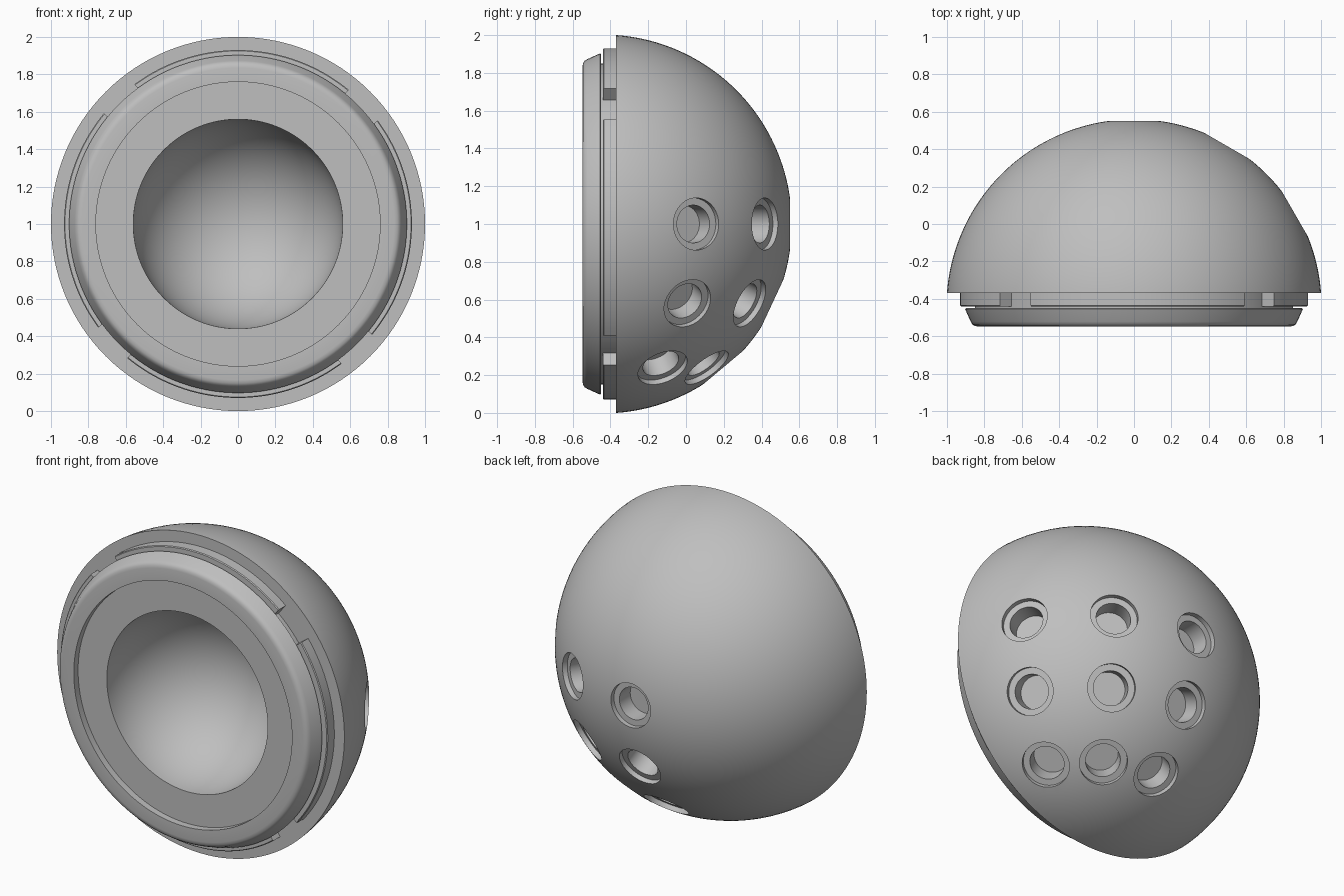
import bpy
import bmesh
from math import cos, sin, pi, radians, sqrt
from mathutils import Matrix, Vector

cube = bpy.data.objects.get("Cube")
if cube:
    bpy.data.objects.remove(cube, do_unlink=True)

CENTRE = Vector((0, -0.443, 1))     # centre of the dome sphere
DOME_R = 1.003
RIM_Y = -0.37                       # flat back of the dome rim
RECESS_Y = -0.505                   # recessed front face
CAVITY_R = 0.56

grey = bpy.data.materials.new("plain grey")
grey.use_nodes = True
grey.diffuse_color = (0.52, 0.52, 0.52, 1)
grey.node_tree.nodes["Principled BSDF"].inputs["Base Color"].default_value = grey.diffuse_color


def lathe(bm, profile, steps, start=0.0, sweep=2 * pi, matrix=Matrix(), closed=True):
    """Turn an (r, y) profile about the y axis; cap the ends of a partial sweep."""
    full = sweep > 6.28
    rings = []
    for i in range(steps if full else steps + 1):
        a = start + sweep * i / steps
        rings.append([bm.verts.new(matrix @ Vector((r * cos(a), y, r * sin(a))))
                      for r, y in profile])
    n = len(profile)
    for i in range(steps):
        a, b = rings[i], rings[(i + 1) % len(rings)]
        for j in range(n if closed else n - 1):
            k = (j + 1) % n
            bm.faces.new((a[j], a[k], b[k], b[j]))
    if not full:
        bm.faces.new(rings[0])
        bm.faces.new(rings[-1])


def finish(bm, name):
    bmesh.ops.remove_doubles(bm, verts=bm.verts, dist=1e-5)
    bmesh.ops.recalc_face_normals(bm, faces=bm.faces)
    mesh = bpy.data.meshes.new(name)
    bm.to_mesh(mesh)
    bm.free()
    mesh.materials.append(grey)
    obj = bpy.data.objects.new(name, mesh)
    bpy.context.collection.objects.link(obj)
    return obj


def activate(obj):
    bpy.ops.object.select_all(action='DESELECT')
    obj.select_set(True)
    bpy.context.view_layer.objects.active = obj


def smooth(obj):
    activate(obj)
    bpy.ops.object.shade_smooth_by_angle(angle=radians(30))


def arc(radius, y, a0, a1, steps):
    """Profile points on a circle; angle 0 lies on the axis."""
    return [(radius * sin(a0 + (a1 - a0) * i / steps),
             y + radius * cos(a0 + (a1 - a0) * i / steps)) for i in range(steps + 1)]


axis_shift = Matrix.Translation((0, 0, 1))

# Dome with neck and hemispherical cavity
rim_angle = pi / 2 - (RIM_Y - CENTRE.y) / DOME_R
profile = arc(DOME_R, CENTRE.y, 0, rim_angle, 48)
profile[-1] = (1.0, RIM_Y)
profile += [(0.85, RIM_Y), (0.85, RECESS_Y)]
profile += arc(CAVITY_R, RECESS_Y, pi / 2, 0, 32)
profile[0] = (0, profile[0][1])
profile[-1] = (0, profile[-1][1])
bm = bmesh.new()
lathe(bm, profile, 128, matrix=axis_shift, closed=False)
dome = finish(bm, "dome_body")

# Nine blind counterbored holes in a grid on one side of the back
bore = [(0, 1.1), (0.138, 1.1), (0.138, 0.963), (0.1, 0.963), (0.1, 0.855), (0, 0.855)]
bm = bmesh.new()
for around in (0, 30, 60):
    for down in (0, 25, 50):
        place = (Matrix.Translation(CENTRE)
                 @ Matrix.Rotation(radians(-around), 4, 'Z')
                 @ Matrix.Rotation(radians(-down), 4, 'X'))
        lathe(bm, bore, 48, matrix=place, closed=False)
cutter = finish(bm, "hole_cutter")
cutter.hide_render = True
cut = dome.modifiers.new("holes", 'BOOLEAN')
cut.operation = 'DIFFERENCE'
cut.solver = 'EXACT'
cut.object = cutter
activate(dome)
bpy.ops.object.modifier_apply(modifier=cut.name)
bpy.data.objects.remove(cutter, do_unlink=True)
smooth(dome)

# Rounded front ring around the recessed face
ring = [(0.76, -0.548), (0.835, -0.548), (0.852, -0.545), (0.865, -0.536), (0.873, -0.522),
        (0.9, -0.462), (0.903, -0.455), (0.898, -0.45), (0.76, -0.45)]
bm = bmesh.new()
lathe(bm, ring, 128, matrix=axis_shift)
smooth(finish(bm, "front_ring"))

# Four locking tabs round the neck
tab = [(0.84, -0.44), (0.925, -0.44), (0.93, -0.435), (0.93, RIM_Y + 0.002), (0.84, RIM_Y + 0.002)]
for i in range(4):
    bm = bmesh.new()
    lathe(bm, tab, 32, start=radians(90 * i - 39.5), sweep=radians(76), matrix=axis_shift)
    smooth(finish(bm, f"locking_tab_{i + 1}"))
